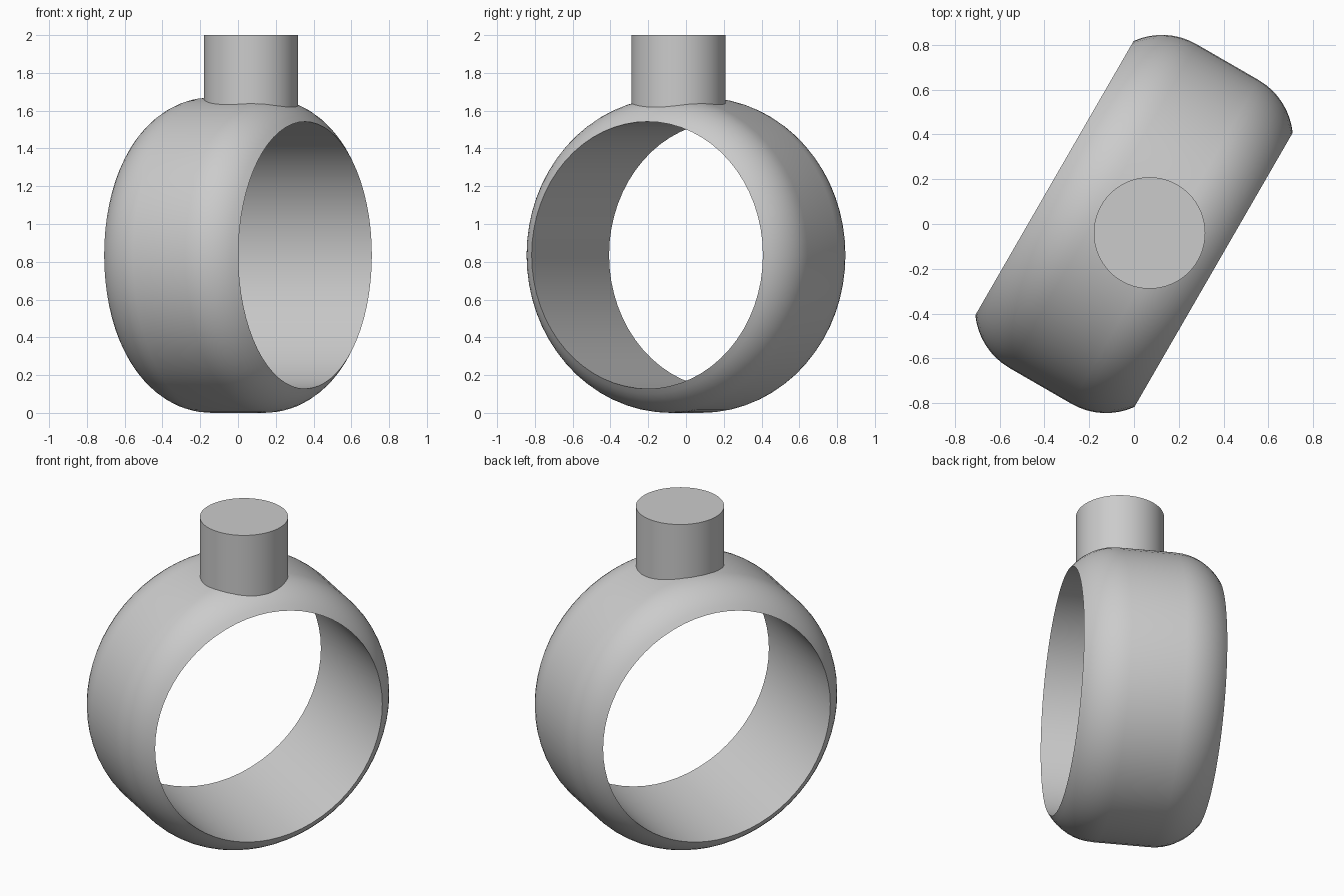
import bpy, bmesh
from math import sin, cos, pi, radians, asin
from mathutils import Matrix, Vector

cube = bpy.data.objects.get("Cube")
if cube:
    bpy.data.objects.remove(cube, do_unlink=True)

GREY = (0.6, 0.6, 0.6, 1.0)
grey = bpy.data.materials.new("plain grey")
grey.use_nodes = True
grey.diffuse_color = GREY
grey.node_tree.nodes["Principled BSDF"].inputs["Base Color"].default_value = GREY

BORE, OUTER, HALF, FLAT = 0.707, 0.835, 0.41, 0.16   # ring radii, half width, half flat band
CENTRE_Z = 0.835
SIDES = 64
TILT = Matrix.Rotation(radians(-30), 4, 'Z')         # the bore axis is turned about z


def finish(bm, name):
    bmesh.ops.recalc_face_normals(bm, faces=bm.faces)
    mesh = bpy.data.meshes.new(name)
    bm.to_mesh(mesh)
    bm.free()
    mesh.materials.append(grey)
    obj = bpy.data.objects.new(name, mesh)
    bpy.context.collection.objects.link(obj)
    bpy.ops.object.select_all(action='DESELECT')
    obj.select_set(True)
    bpy.context.view_layer.objects.active = obj
    bpy.ops.object.shade_smooth_by_angle(angle=radians(35))
    return obj


# Ring section: flat bore, rounded shoulders meeting it in a sharp lip
drop, run = OUTER - BORE, HALF - FLAT
fillet = (run ** 2 + drop ** 2) / (2 * drop)
sweep = asin(run / fillet)
STEPS = 8
shoulder = [(FLAT + fillet * sin(sweep * i / STEPS),
             OUTER - fillet + fillet * cos(sweep * i / STEPS)) for i in range(STEPS + 1)]
section = [(-u, r) for u, r in reversed(shoulder)] + shoulder

# Ring: the closed section turned around the bore axis
bm = bmesh.new()
loops = []
for k in range(SIDES):
    a = 2 * pi * k / SIDES
    loops.append([bm.verts.new((u, r * sin(a), r * cos(a))) for u, r in section])
n = len(section)
for k in range(SIDES):
    here, there = loops[k], loops[(k + 1) % SIDES]
    for i in range(n):
        j = (i + 1) % n
        bm.faces.new((here[i], here[j], there[j], there[i]))
bm.transform(Matrix.Translation((0, 0, CENTRE_Z)) @ TILT)
finish(bm, "ring")

# Stem: upright cylinder set slightly off the middle of the band
BOTTOM, TOP = 1.56, 2.0
spot = TILT @ Vector((0.08, 0, 0))
spot.z = (BOTTOM + TOP) / 2
bm = bmesh.new()
bmesh.ops.create_cone(bm, cap_ends=True, segments=SIDES, radius1=0.249, radius2=0.249,
                      depth=TOP - BOTTOM, matrix=Matrix.Translation(spot))
finish(bm, "stem")
